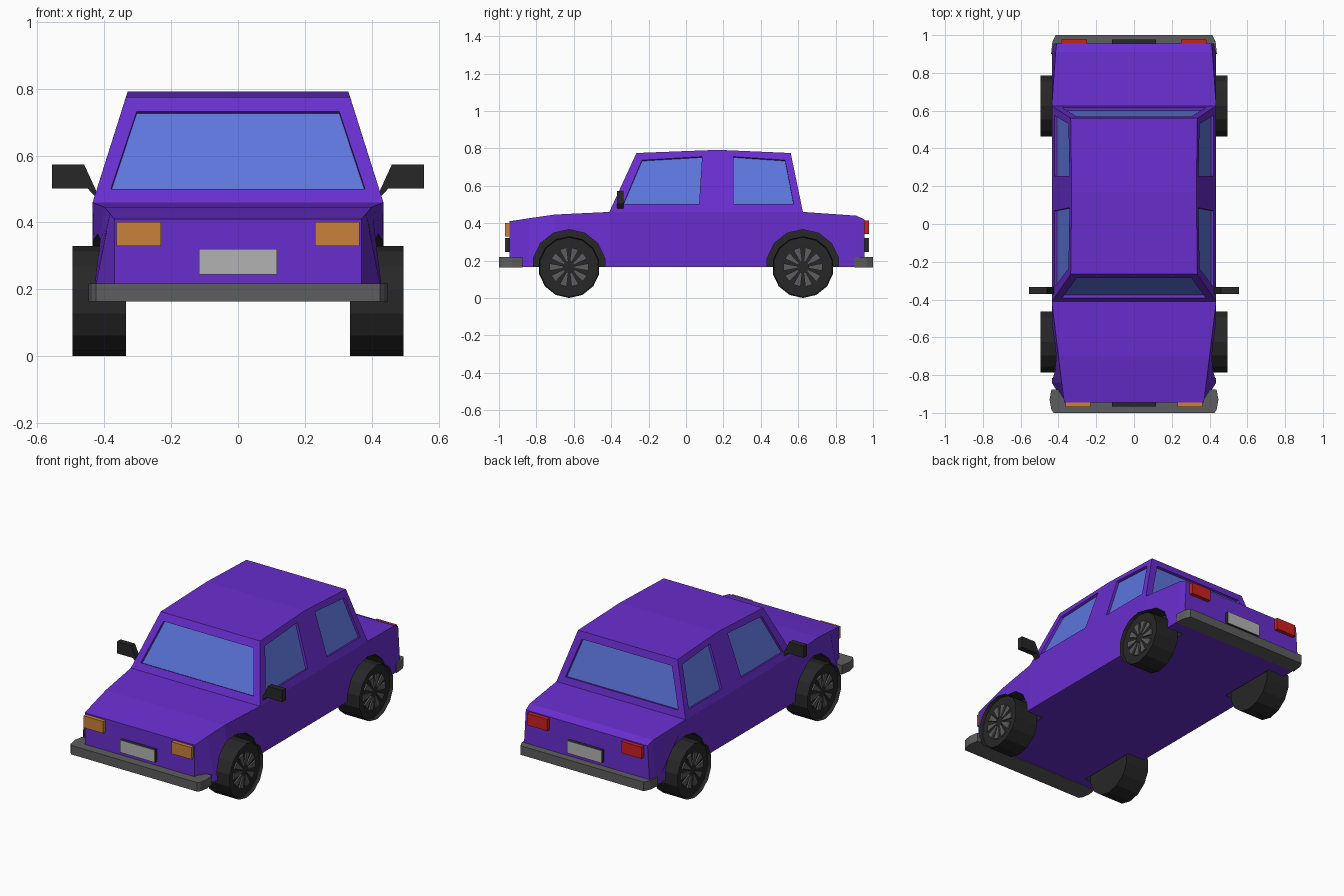
import bpy, bmesh, math
from mathutils import Vector, Matrix

if "Cube" in bpy.data.objects:
    bpy.data.objects.remove(bpy.data.objects["Cube"])


def mat(name, r, g, b):
    m = bpy.data.materials.new(name)
    m.diffuse_color = (r, g, b, 1)
    m.use_nodes = True
    m.node_tree.nodes["Principled BSDF"].inputs["Base Color"].default_value = m.diffuse_color
    return m


PAINT = mat("paint", 0.14, 0.027, 0.62)
DARK = mat("dark", 0.02, 0.02, 0.02)
GLASS = mat("glass", 0.11, 0.18, 0.72)
ORANGE = mat("orange", 0.58, 0.22, 0.04)
RED = mat("red", 0.6, 0.015, 0.015)
STEEL = mat("steel", 0.11, 0.11, 0.11)
PLATE = mat("plate", 0.45, 0.45, 0.45)


def finish(name, bm, mats):
    bmesh.ops.recalc_face_normals(bm, faces=bm.faces[:])
    me = bpy.data.meshes.new(name)
    bm.to_mesh(me)
    bm.free()
    for m in mats:
        me.materials.append(m)
    ob = bpy.data.objects.new(name, me)
    bpy.context.collection.objects.link(ob)
    return ob


def loft(bm, a, b, index=0, cap_index=None):
    """Closed prism between two matching loops of points."""
    va = [bm.verts.new(p) for p in a]
    vb = [bm.verts.new(p) for p in b]
    n = len(va)
    for i in range(n):
        j = (i + 1) % n
        bm.faces.new((va[i], va[j], vb[j], vb[i])).material_index = index
    bm.faces.new(va).material_index = index if cap_index is None else cap_index
    bm.faces.new(vb).material_index = index


def box(name, x, y, z, m):
    bm = bmesh.new()
    ring = [(x[0], z[0]), (x[1], z[0]), (x[1], z[1]), (x[0], z[1])]
    loft(bm, [(p, y[0], q) for p, q in ring], [(p, y[1], q) for p, q in ring])
    return finish(name, bm, [m])


# Body shell: lower sections (y, belt height, belt half width, bottom half width)
sections = [(-0.945, 0.41, 0.37, 0.37), (-0.84, 0.426, 0.383, 0.435),
            (-0.70, 0.446, 0.40, 0.435), (-0.41, 0.46, 0.435, 0.435),
            (0.17, 0.46, 0.435, 0.435), (0.625, 0.46, 0.435, 0.435),
            (0.91, 0.44, 0.415, 0.435), (0.955, 0.42, 0.41, 0.425)]
roof = [(-0.265, 0.775, 0.335), (0.17, 0.792, 0.33), (0.56, 0.775, 0.335)]
bm = bmesh.new()
low = [[bm.verts.new((s * wb, y, 0.166)) for s in (-1, 1)] for y, z, wt, wb in sections]
belt = [[bm.verts.new((s * wt, y, z)) for s in (-1, 1)] for y, z, wt, wb in sections]
top = [[bm.verts.new((s * w, y, z)) for s in (-1, 1)] for y, z, w in roof]


def strip(p, q):
    bm.faces.new((p[0], p[1], q[1], q[0]))


for i in range(len(sections) - 1):
    strip(low[i], low[i + 1])
    for s in (0, 1):
        bm.faces.new((low[i][s], low[i + 1][s], belt[i + 1][s], belt[i][s]))
    if i not in (3, 4):
        strip(belt[i], belt[i + 1])
strip(low[0], belt[0])
strip(low[-1], belt[-1])
strip(belt[3], top[0])
strip(belt[5], top[2])
for i in (0, 1):
    strip(top[i], top[i + 1])
    for s in (0, 1):
        bm.faces.new((belt[3 + i][s], belt[4 + i][s], top[i + 1][s], top[i][s]))
body = finish("body", bm, [PAINT, DARK, GLASS])

# Recesses: window pockets and wheel wells, cut from the shell
cut = bmesh.new()


def window(pts):
    pts = [Vector(p) for p in pts]
    n = (pts[1] - pts[0]).cross(pts[2] - pts[0]).normalized()
    mid = sum(pts, Vector()) / len(pts)
    if n.dot(mid - Vector((0, 0.15, 0.5))) < 0:
        n = -n
    loft(cut, [p - n * 0.016 for p in pts], [p + n * 0.05 for p in pts], 0, 2)


def end_window(y0, y1):
    def at(x, z):
        return (x, y0 + (y1 - y0) * (z - 0.46) / 0.315, z)
    window([at(-0.38, 0.5), at(0.38, 0.5), at(0.303, 0.732), at(-0.303, 0.732)])


end_window(-0.41, -0.265)
end_window(0.625, 0.56)
side_windows = [[(-0.335, 0.502), (0.07, 0.502), (0.086, 0.756), (-0.235, 0.737)],
                [(0.255, 0.502), (0.575, 0.502), (0.53, 0.737), (0.255, 0.756)]]
WHEEL_Y = (-0.625, 0.625)


def circle(x, y, z, r, n):
    return [(x, y + r * math.sin(2 * math.pi * k / n), z - r * math.cos(2 * math.pi * k / n))
            for k in range(n)]


for s in (-1, 1):
    for pts in side_windows:
        window([(s * (0.435 - (z - 0.46) * 0.105 / 0.332), y, z) for y, z in pts])
    for y in WHEEL_Y:
        loft(cut, circle(s * 0.32, y, 0.17, 0.196, 14), circle(s * 0.6, y, 0.17, 0.196, 14), 1)
cutter = finish("recess_cutter", cut, [PAINT, DARK, GLASS])
cutter.hide_render = True
mod = body.modifiers.new("recesses", 'BOOLEAN')
mod.operation = 'DIFFERENCE'
mod.solver = 'EXACT'
mod.object = cutter
bpy.context.view_layer.objects.active = body
bpy.ops.object.modifier_apply(modifier=mod.name)
bpy.data.objects.remove(cutter)

# Wheels: tyre with dished face, wedge spokes and a hub
R = 0.165
for s, side in ((-1, "left"), (1, "right")):
    for y, end in zip(WHEEL_Y, ("front", "rear")):
        bm = bmesh.new()
        loft(bm, circle(s * 0.335, y, R, R, 14), circle(s * 0.495, y, R, R, 14))
        bm.faces.ensure_lookup_table()
        face = bm.faces[-1]
        bmesh.ops.inset_region(bm, faces=[face], thickness=0.05)
        bmesh.ops.inset_region(bm, faces=[face], thickness=0.006)
        bmesh.ops.translate(bm, verts=face.verts[:], vec=(-s * 0.02, 0, 0))
        finish(f"{end}_{side}_tyre", bm, [DARK])
        bm = bmesh.new()
        for k in range(10):
            rot = Matrix.Rotation(2 * math.pi * (k + 0.5) / 10, 3, 'X')
            wedge = [(-0.006, 0.03), (0.006, 0.03), (0.02, 0.104), (-0.02, 0.104)]
            a, b = ([rot @ Vector((0, p, q)) + Vector((s * x, y, R)) for p, q in wedge]
                    for x in (0.470, 0.484))
            loft(bm, a, b)
        finish(f"{end}_{side}_spokes", bm, [STEEL])
        bm = bmesh.new()
        loft(bm, circle(s * 0.47, y, R, 0.03, 10), circle(s * 0.482, y, R, 0.03, 10))
        finish(f"{end}_{side}_hub", bm, [DARK])


# Bumpers: chamfered outlines
def bumper(name, half):
    ring = half + [(-x, y) for x, y in reversed(half)]
    bm = bmesh.new()
    loft(bm, [(x, y, 0.163) for x, y in ring], [(x, y, 0.218) for x, y in ring])
    finish(name, bm, [STEEL])


bumper("front_bumper", [(0.425, -1.0), (0.437, -0.985), (0.447, -0.93), (0.437, -0.875)])
bumper("rear_bumper", [(0.415, 1.0), (0.432, 0.965), (0.439, 0.90)])

# Lights, number plates and door mirrors
for s, side in ((-1, "left"), (1, "right")):
    box(f"{side}_headlight", (s * 0.23, s * 0.363), (-0.968, -0.94), (0.33, 0.402), ORANGE)
    box(f"{side}_tail_light", (s * 0.25, s * 0.385), (0.95, 0.978), (0.343, 0.414), RED)
    outline = [(0.425, 0.475), (0.45, 0.502), (0.557, 0.502), (0.557, 0.573), (0.46, 0.573),
               (0.422, 0.49)]
    bm = bmesh.new()
    loft(bm, [(s * x, -0.37, z) for x, z in outline], [(s * x, -0.334, z) for x, z in outline])
    finish(f"{side}_mirror", bm, [DARK])
for end, s in (("front", -1), ("rear", 1)):
    y = 0.94 if s < 0 else 0.95
    box(f"{end}_plate_holder", (-0.116, 0.116), (s * y, s * (y + 0.026)), (0.245, 0.32), DARK)
    box(f"{end}_plate", (-0.116, 0.116), (s * (y + 0.026), s * (y + 0.028)), (0.245, 0.32), PLATE)
